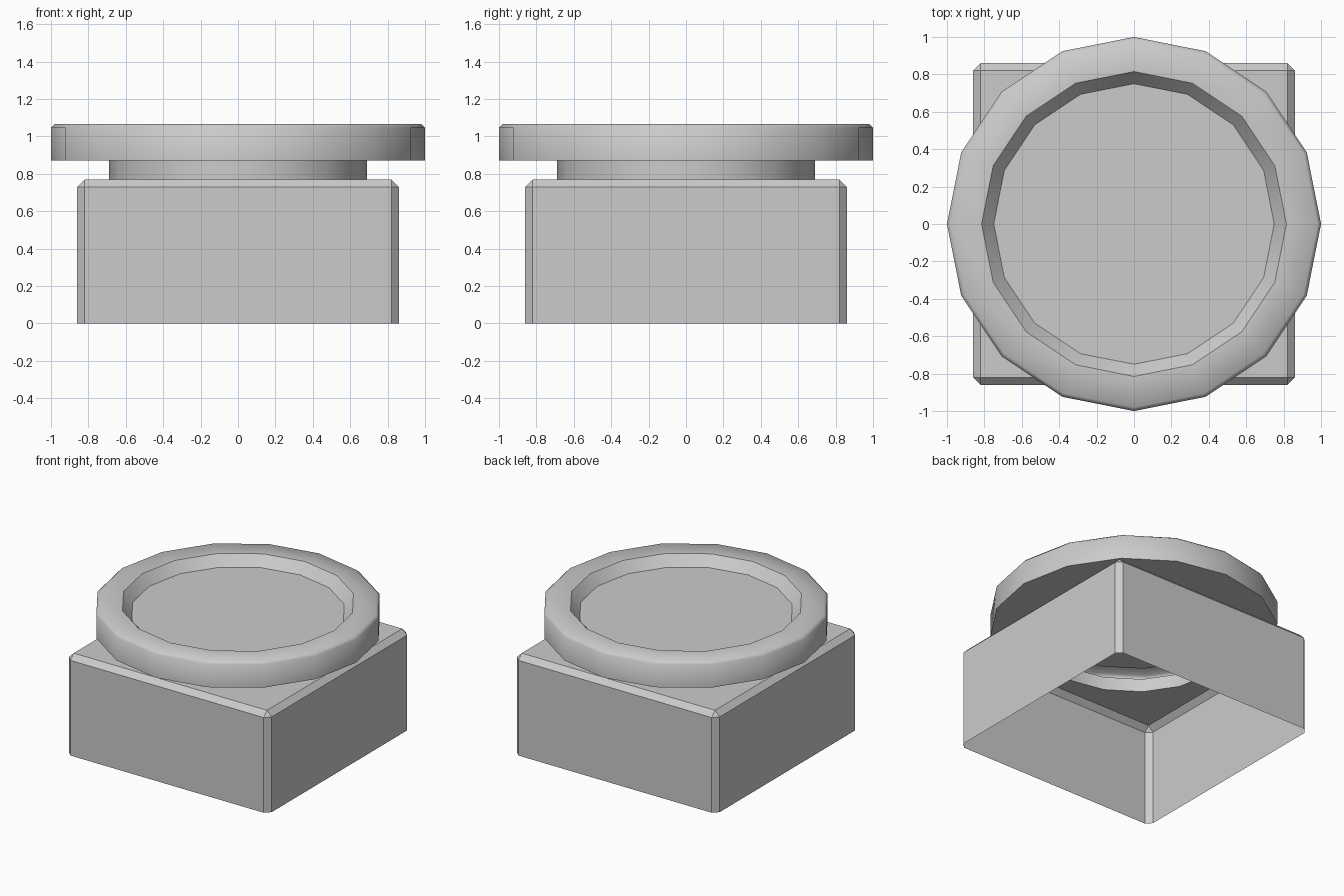
import bpy, bmesh
from math import cos, sin, pi

if "Cube" in bpy.data.objects:
    bpy.data.objects.remove(bpy.data.objects["Cube"])

SIDES = 16
NECK_R, BOX_TOP, PLATE_LOW = 0.69, 0.77, 0.87


def finish(bm, name):
    mesh = bpy.data.meshes.new(name)
    bm.to_mesh(mesh)
    bm.free()
    obj = bpy.data.objects.new(name, mesh)
    bpy.context.collection.objects.link(obj)
    return obj


def ring(bm, r, z):
    return [bm.verts.new((r * cos(2 * pi * i / SIDES), r * sin(2 * pi * i / SIDES), z))
            for i in range(SIDES)]


def lathe(name, profile, sharp=(), cap=False):
    """Spin a (radius, z) profile; rings listed in sharp keep a hard edge."""
    bm = bmesh.new()
    rings = [ring(bm, r, z) for r, z in profile]
    for a, b in zip(rings, rings[1:]):
        for i in range(SIDES):
            j = (i + 1) % SIDES
            bm.faces.new((a[i], a[j], b[j], b[i])).smooth = True
    if cap:
        bm.faces.new(rings[-1])
    for k in sharp:
        for i in range(SIDES):
            bm.edges.get((rings[k][i], rings[k][(i + 1) % SIDES])).smooth = False
    return finish(bm, name)


# Base: chamfered box, open underneath, with a round hole in its top
bm = bmesh.new()
bmesh.ops.create_cube(bm, size=1)
for v in bm.verts:
    v.co = (v.co.x * 1.72, v.co.y * 1.72, (v.co.z + 0.5) * BOX_TOP)
bm.normal_update()
bmesh.ops.delete(bm, geom=[f for f in bm.faces if f.normal.z < -0.9], context='FACES_ONLY')
edges = [e for e in bm.edges if max(v.co.z for v in e.verts) > 0.1]
bmesh.ops.bevel(bm, geom=edges, offset=0.04, segments=1, affect='EDGES', profile=0.5)
bm.normal_update()
top = max(bm.faces, key=lambda f: f.calc_center_median().z)
outer = list(top.edges)
bmesh.ops.delete(bm, geom=[top], context='FACES_ONLY')
hole = ring(bm, NECK_R, BOX_TOP)
inner = [bm.edges.new((hole[i], hole[(i + 1) % SIDES])) for i in range(SIDES)]
bmesh.ops.triangle_fill(bm, edges=outer + inner, use_beauty=True, normal=(0, 0, 1))
bmesh.ops.recalc_face_normals(bm, faces=bm.faces)
finish(bm, "base_box")

# Short neck between the box and the plate
lathe("neck", [(NECK_R, BOX_TOP), (NECK_R, PLATE_LOW)])

# Round plate: underside, rounded outer rim, sloped inner lip, recessed floor
lathe("round_plate",
      [(NECK_R, PLATE_LOW), (1.0, PLATE_LOW), (1.0, 1.047), (0.98, 1.067),
       (0.815, 1.067), (0.75, 0.99)],
      sharp=(1, 4, 5), cap=True)
